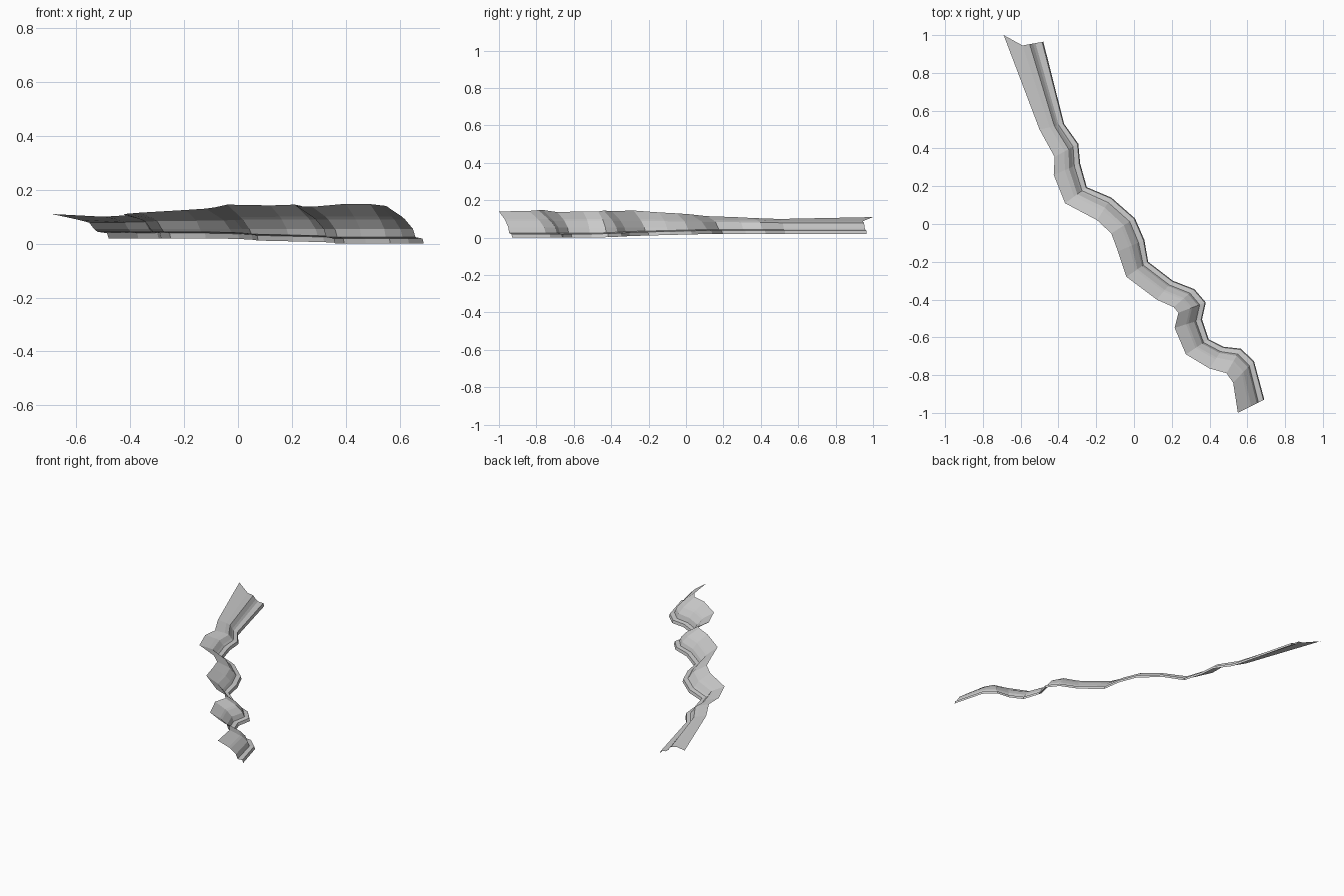
import bpy

# Stations along the bank, back to front: upper edge (x, y, z), then lower edge (x, y)
upper = [(-.69, 1, .11), (-.50, .50, .10), (-.42, .355, .105), (-.425, .26, .11),
         (-.365, .11, .115), (-.195, .02, .125), (-.12, -.05, .13), (-.085, -.145, .135),
         (-.04, -.28, .145), (.12, -.40, .142), (.21, -.44, .145), (.235, -.47, .14),
         (.215, -.55, .14), (.275, -.69, .137), (.40, -.765, .148), (.49, -.79, .147),
         (.525, -.84, .143), (.55, -1, .14)]
lower = [(-.48, .965), (-.37, .53), (-.295, .425), (-.285, .32), (-.25, .195), (-.12, .14),
         (.005, .03), (.055, -.085), (.075, -.20), (.205, -.30), (.32, -.345), (.38, -.415),
         (.36, -.505), (.395, -.61), (.475, -.65), (.565, -.66), (.635, -.725), (.69, -.93)]


def section(i):
    """One stepped cross-section: slope, brow, steep face, shelf, foot."""
    (ux, uy, uz), (lx, ly) = upper[i], lower[i]
    k = i / (len(upper) - 1)
    foot = max(0, .02 - max(0, k - .3) * .05)
    bx, by = ux + (lx - ux) * .42, uy + (ly - uy) * .42
    if i == 0:                                   # flared back end
        bx, by = -.59, .945
    brow = .088 + .012 * min(1, 2 * k)
    steps = [(0, brow), (.34 - .2 * min(1, 2 * k), brow - .01), (.5, .055),
             (.62, foot + .024), (.94, foot + .019), (1, foot)]
    return [(ux, uy, uz)] + [(bx + (lx - bx) * t, by + (ly - by) * t, z) for t, z in steps]


# Loft the sections into an open, flat-shaded sheet
rows = [section(i) for i in range(len(upper))]
n = len(rows[0])
faces = [(i * n + j, (i + 1) * n + j, (i + 1) * n + j + 1, i * n + j + 1)
         for i in range(len(rows) - 1) for j in range(n - 1)]
mesh = bpy.data.meshes.new("river_bank")
mesh.from_pydata([p for r in rows for p in r], [], faces)
bpy.context.collection.objects.link(bpy.data.objects.new("river_bank", mesh))
